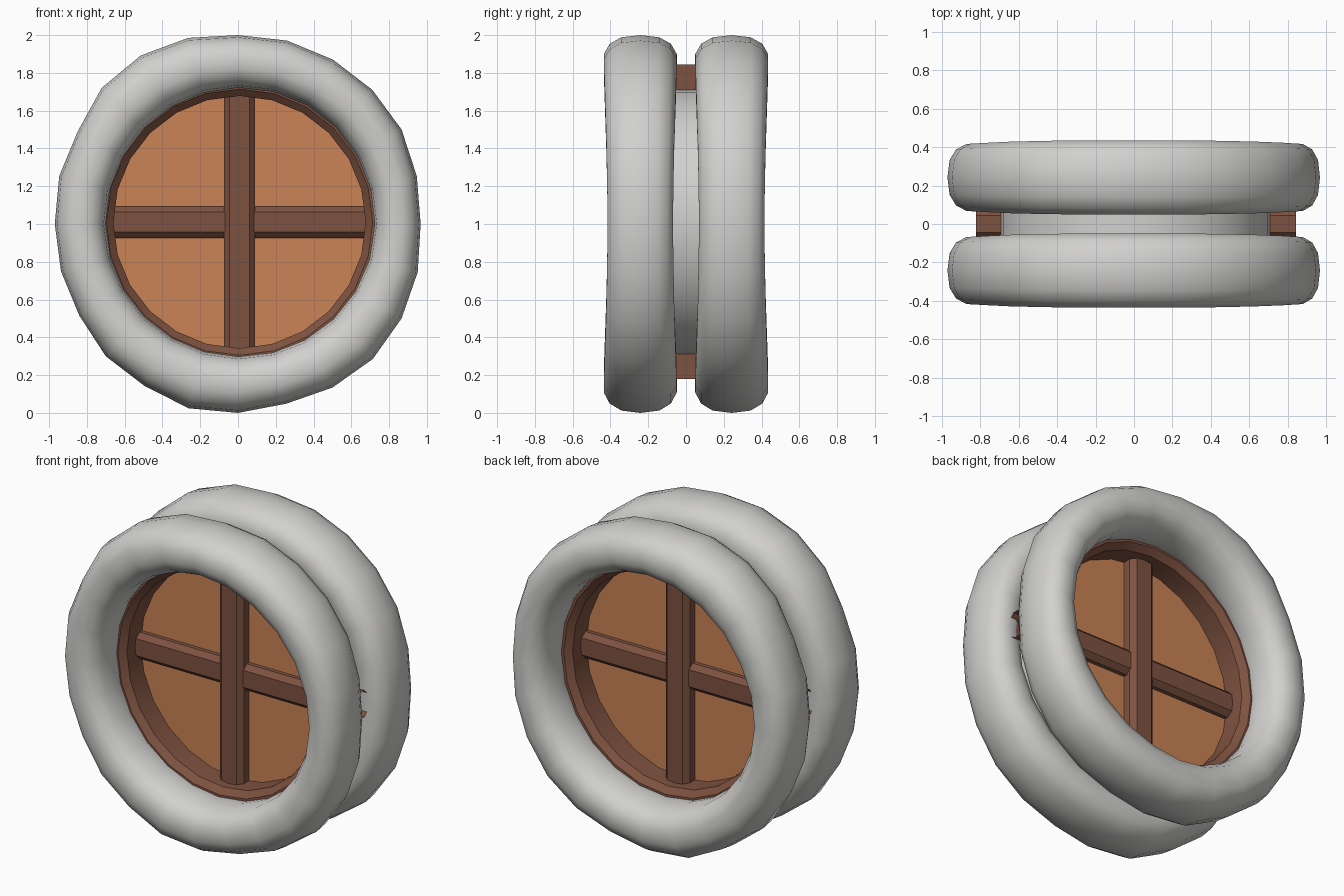
import bpy, math
from math import cos, sin, pi

if "Cube" in bpy.data.objects:
    bpy.data.objects.remove(bpy.data.objects["Cube"])

def material(name, rgb):
    m = bpy.data.materials.new(name)
    m.diffuse_color = (*rgb, 1)
    m.use_nodes = True
    m.node_tree.nodes["Principled BSDF"].inputs["Base Color"].default_value = m.diffuse_color
    return m

STONE = material("pale_stone", (0.64, 0.635, 0.62))
WOOD = material("dark_wood", (0.21, 0.085, 0.052))
PANEL = material("orange_panel", (0.60, 0.225, 0.092))
N = 24
CX, CZ = 0.008, 1.01          # centre of the wooden parts

def build(name, verts, faces, mat, smooth=None):
    me = bpy.data.meshes.new(name)
    me.from_pydata(verts, [], faces)
    me.materials.append(mat)
    ob = bpy.data.objects.new(name, me)
    bpy.context.collection.objects.link(ob)
    bpy.ops.object.select_all(action='DESELECT')
    ob.select_set(True)
    bpy.context.view_layer.objects.active = ob
    bpy.ops.object.mode_set(mode='EDIT')
    bpy.ops.mesh.select_all(action='SELECT')
    bpy.ops.mesh.normals_make_consistent(inside=False)
    bpy.ops.object.mode_set(mode='OBJECT')
    if smooth:
        bpy.ops.object.shade_smooth_by_angle(angle=math.radians(smooth))
    return ob

def loft(name, rings, mat, close_rows=False, smooth=None):
    """Skin a list of equal closed loops."""
    k, n = len(rings[0]), len(rings)
    faces = []
    for i in range(n if close_rows else n - 1):
        for j in range(k):
            a, b = i * k, ((i + 1) % n) * k
            faces.append((a + j, a + (j + 1) % k, b + (j + 1) % k, b + j))
    return build(name, [p for r in rings for p in r], faces, mat, smooth)

def circle(r, y):
    return [(CX + r * cos(2 * pi * i / N), y, CZ + r * sin(2 * pi * i / N)) for i in range(N)]

# Stone surrounds: slightly uneven outer radius every 15 degrees
outer = [.967, .98, 1.0, 1.005, 1.005, 1.005, 1.0, 1.02, 1.03, 1.02, .98, .98,
         .97, .97, .97, .99, .99, 1.01, 1.0, .985, 1.0, 1.01, 1.0, .985]

def spow(v, e):
    return math.copysign(abs(v) ** e, v)

def stone_loop(i, side):
    a = 2 * pi * i / N
    inner = 0.712 + 0.012 * cos(a) + 0.01 * sin(a)
    mid, half = (outer[i] + inner) / 2, (outer[i] - inner) / 2
    depth = 0.197 - 0.02 * abs(cos(a)) ** 3
    loop = []
    for j in range(14):
        t = 2 * pi * j / 14
        r = mid + half * spow(cos(t), 0.85)
        y = 0.242 + depth * spow(sin(t), 0.8)
        loop.append((r * cos(a), side * y, 1 + r * sin(a)))
    return loop

for label, side in (("front", -1), ("back", 1)):
    loft(label + "_stone_surround", [stone_loop(i, side) for i in range(N)], STONE, True, 60)

# Stone band at the bottom of the gap
loft("gap_band", [circle(0.71, -0.16), circle(0.71, 0.16)], STONE, smooth=40)

# Wooden frame lining the opening, with bevelled lips
loft("wooden_frame", [circle(r, y) for r, y in
     ((0.73, -0.19), (0.705, -0.19), (0.668, -0.155), (0.668, 0.155), (0.705, 0.19), (0.73, 0.19))],
     WOOD, smooth=30)

# Thin flange standing in the gap
loft("frame_flange", [circle(0.70, 0.0), circle(0.84, 0.0)], WOOD)

# Round panel
rings = circle(0.67, -0.02) + circle(0.67, 0.02)
build("round_panel", rings, [tuple(range(N)), tuple(range(N, 2 * N))], PANEL)

# Crossed bars: open-ended bevelled tubes
def bar(name, vertical, half_width, half_depth):
    w, d, b = half_width, half_depth, 0.03
    prof = [(w, d - b), (w - b, d), (b - w, d), (-w, d - b),
            (-w, b - d), (b - w, -d), (w - b, -d), (w, b - d)]
    def place(s, t):
        return [(CX + u, v, CZ + s) if vertical else (CX + s, v, CZ + u) for u, v in prof]
    loft(name, [place(s, 0) for s in (-0.83, 0.835)], WOOD)

bar("vertical_bar", True, 0.083, 0.10)
bar("horizontal_bar", False, 0.083, 0.075)
